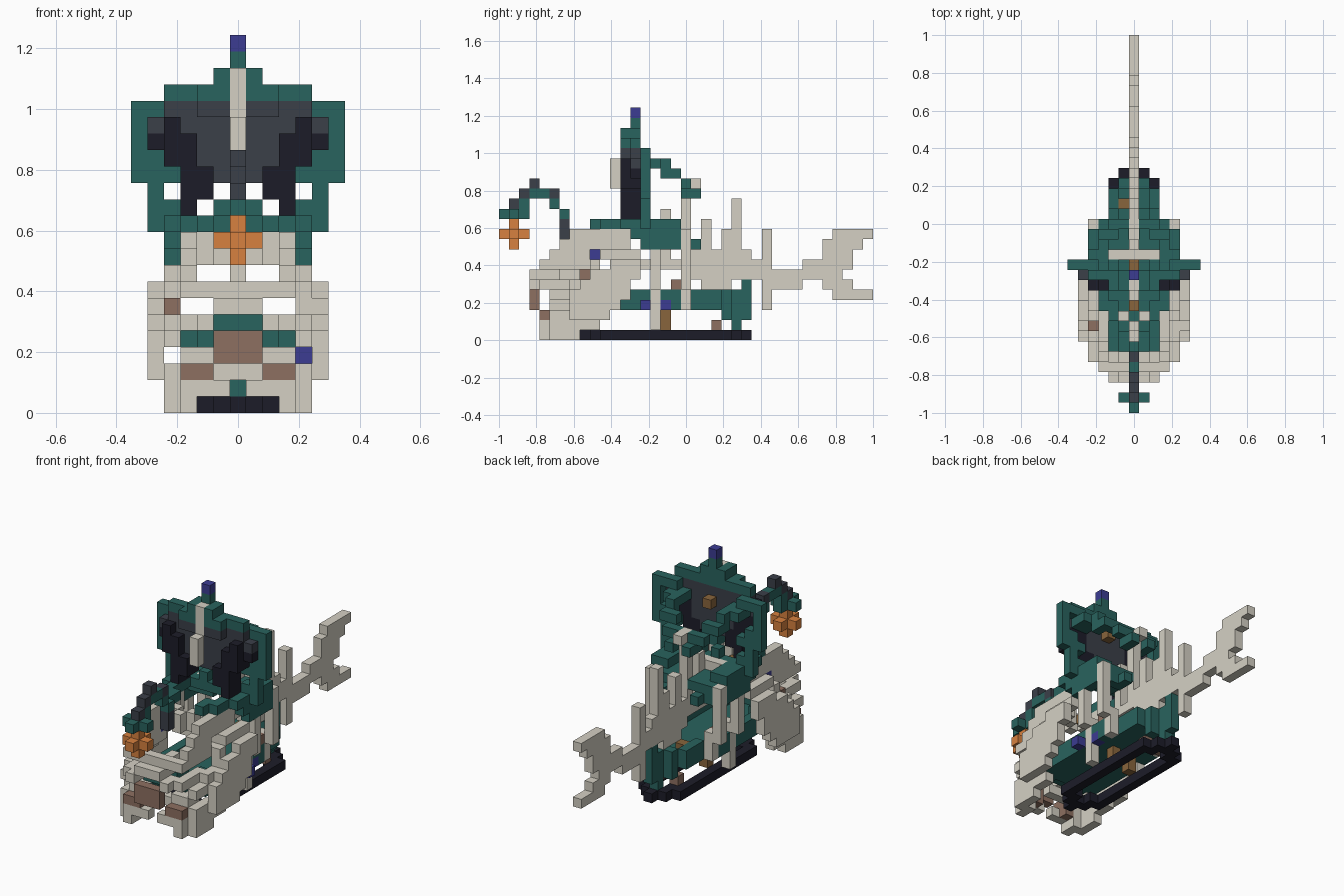
import bpy
import bmesh
from mathutils import Vector

cube = bpy.data.objects.get("Cube")
if cube:
    bpy.data.objects.remove(cube)

UNIT = 2 / 37
COLOURS = {
    "bone": (.66, .63, .55), "teal": (.022, .125, .112), "charcoal": (.043, .05, .066),
    "black": (.012, .012, .022), "orange": (.68, .22, .05), "brown": (.27, .16, .12),
    "blue": (.045, .045, .29), "tan": (.25, .13, .045),
}
materials = {}
for label, rgb in COLOURS.items():
    m = bpy.data.materials.new(label)
    m.use_nodes = True
    m.diffuse_color = (*rgb, 1)
    m.node_tree.nodes["Principled BSDF"].inputs["Base Color"].default_value = (*rgb, 1)
    materials[label] = m

cells = {}


def span(v):
    return range(v[0], v[1] + 1) if isinstance(v, tuple) else (v,)


def block(part, colour, x, y, z, mirror=True):
    """Fill a range of unit cubes, mirrored across the centre plane."""
    for i in span(x):
        for j in span(y):
            for k in span(z):
                cells[i, j, k] = (part, colour)
                if mirror:
                    cells[-i, j, k] = (part, colour)


def carve(x, y, z):
    """Remove a range of unit cubes on both sides."""
    for i in span(x):
        for j in span(y):
            for k in span(z):
                cells.pop((i, j, k), None)
                cells.pop((-i, j, k), None)


def side_pattern(part, colour, rows, top, start, place):
    """Fill marked cubes along y, one row per layer from the top down."""
    for r, row in enumerate(rows):
        for c, letter in enumerate(row):
            if letter == "#":
                block(part, colour, place(start + c, top - r), start + c, top - r)


def build(part):
    """Turn the cubes of one part into a mesh of outer faces."""
    mine = {c: v[1] for c, v in cells.items() if v[0] == part}
    names = list(dict.fromkeys(mine.values()))
    bm = bmesh.new()
    corners = {}

    def corner(p):
        key = tuple(p)
        if key not in corners:
            x, y, z = key
            corners[key] = bm.verts.new(((x - .5) * UNIT, y * UNIT - 1, z * UNIT))
        return corners[key]

    axes = [Vector(a) for a in ((1, 0, 0), (0, 1, 0), (0, 0, 1))]
    for c, colour in mine.items():
        for a in range(3):
            u, v = axes[(a + 1) % 3], axes[(a + 2) % 3]
            for sign in (1, -1):
                step = axes[a] * sign
                if tuple(int(n) for n in Vector(c) + step) in cells:
                    continue
                o = Vector(c) + (axes[a] if sign > 0 else Vector())
                loop = [o, o + u, o + u + v, o + v][::sign]
                face = bm.faces.new([corner(p) for p in loop])
                face.material_index = names.index(colour)
    mesh = bpy.data.meshes.new(part)
    bm.to_mesh(mesh)
    bm.free()
    for n in names:
        mesh.materials.append(materials[n])
    bpy.context.collection.objects.link(bpy.data.objects.new(part, mesh))


# Lower hull with bow, floor and stern post
for j in range(6, 22):
    w = 2 if j < 8 or j > 18 else 3
    block("lower_hull", "teal", w, j, (3, 4))
    if j > 7:
        block("lower_hull", "teal", (0, w), j, 3)
block("lower_hull", "teal", (0, 1), 22, (3, 4))
block("lower_hull", "teal", (0, 2), (6, 7), 4)
block("lower_hull", "teal", (0, 1), (6, 7), 5)
block("lower_hull", "teal", (2, 3), (8, 9), 4)
block("lower_hull", "teal", 0, 8, 1)
block("stern_post", "teal", (0, 1), 22, 2)
block("stern_post", "teal", 0, 23, (1, 4))
block("stern_post", "teal", 0, 24, (2, 5))


# Skull walls: the flanks step outward toward the back
def width(j, k):
    widest = {0: 4, 1: 4, 8: 4, 9: 3, 10: 3}.get(k, 5)
    w = min(widest, max(2, min(j - 1, 4)) if j < 7 else 5)
    return min(w, max(3, j - k + 2)) if k > 4 else w


def wall(j, k):
    inner = 0 if j == 3 else width(j - 1, k)
    return (inner, width(j, k))


side_pattern("skull", "bone", [
    "....######.",
    "...#######.",
    "..####.####",
    ".######.###",
    "#####.#####",
    "##########.",
    "..########.",
    "..#######..",
    "..######...",
    ".######....",
    ".####......",
], 10, 3, wall)
# Openings for the eyes, cheeks, nose and throat
carve((2, 3), (3, 13), 6)
carve((1, 2), (3, 13), 8)
carve(4, (3, 13), 3)
carve((2, 3), (3, 5), 4)
carve((0, 1), (3, 5), 5)
carve((0, 2), (3, 8), 0)
# Brow, snout ridge and crown
block("skull", "bone", (0, 3), 4, 7)
block("skull", "bone", (0, 1), (3, 5), 6)
block("skull", "bone", 0, (6, 7), 6)
for i in range(3):
    block("skull", "bone", i, 8 + i, (9, 10))
# Jaw and teeth
block("jaw", "bone", (1, 3), 4, 1)
block("jaw", "bone", (3, 4), 5, 0)
block("jaw", "bone", (2, 3), 5, 3)
block("jaw", "bone", 3, 6, 3)
block("jaw", "bone", (0, 1), 6, 2)
block("nose", "brown", (0, 1), 3, (3, 4))
block("gums", "brown", (2, 3), 4, 2)
block("gums", "brown", 2, 5, (1, 2))
block("cheek_patch", "brown", -4, 8, 6, False)
block("eye_gem", "blue", -3, 9, 8, False)

# Thin keel ring, pointed at both ends
block("keel", "black", 2, (10, 22), 0)
block("keel", "black", (1, 2), 10, 0)
block("keel", "black", (0, 1), 9, 0)
block("keel", "black", 0, 8, 0)
block("keel", "black", 1, (22, 23), 0)
block("keel", "black", 0, (23, 24), 0)

# Upper hull, widening from the bow, and deck
block("upper_hull", "teal", 2, (9, 10), 11)
block("upper_hull", "teal", 3, (10, 12), 11)
block("upper_hull", "teal", (3, 4), (12, 17), 11)
block("upper_hull", "teal", 4, (13, 17), 10)
block("upper_hull", "teal", 4, (14, 17), 9)
block("upper_hull", "teal", (1, 3), (15, 18), 10)
block("upper_hull", "teal", 3, 18, (9, 10))
block("upper_hull", "teal", 2, (18, 19), 9)
block("deck_plank", "bone", (0, 2), 15, 11)

# Ribs bowing outward on both flanks
block("ribs", "bone", 3, 15, (1, 5))
block("ribs", "bone", 4, 15, (5, 8))
block("ribs", "bone", 3, 18, (3, 5))
block("ribs", "bone", 4, 18, (5, 10))

# Spine, spikes and tail fin
block("spine", "bone", 0, (13, 25), 7)
block("spine", "bone", 0, (19, 24), 8)
block("spine", "bone", 0, (19, 23), 6)
block("spine", "bone", 0, (20, 22), 5)
block("spine", "bone", 0, 16, (8, 12))
block("spine", "bone", 0, 18, (8, 15))
block("spine", "bone", 0, 19, 15)
block("spine", "bone", 0, 20, (6, 11))
block("spine", "bone", 0, 22, (8, 10))
block("spine", "bone", 0, 23, (8, 13))
side_pattern("tail", "bone", [
    "..#......####",
    "..#.....####.",
    "..#.....###..",
    "###...#####..",
    "##########...",
    "..####..###..",
    "..#......####",
    "..#..........",
], 10, 24, lambda j, k: 0)

# Sail: frame behind, dark panel in two depths
half_rows = ["ccccctt", "cccckct", "ccckkkt", "ccckktt", "cckkttt", "..kk.t.", ".t.ktt."]
for r, row in enumerate(half_rows):
    for i, letter in enumerate(row):
        k = 18 - r
        if letter == "t":
            block("sail_frame", "teal", i, 14, k)
        elif letter == "c":
            block("sail_panel", "charcoal", i, 13, k)
        elif letter == "k":
            block("sail_panel", "black", i, 13 if i > 4 else (12, 13), k)
block("sail_panel", "charcoal", (1, 2), 12, 18)
block("sail_frame", "teal", (0, 4), 13, 19)
block("sail_frame", "teal", (0, 2), 12, 19)
block("sail_frame", "teal", (0, 1), (12, 13), 20)
block("sail_frame", "teal", 4, 14, 18)
block("sail_frame", "teal", (0, 5), 14, 11)
block("sail_frame", "teal", 4, 14, (9, 10))
block("mast", "teal", 0, 13, (19, 21))
block("mast", "blue", 0, 13, 22)
block("mast", "bone", 0, 12, (18, 20))
block("mast", "bone", 0, 11, (15, 17))
block("mast_knot", "tan", 0, 14, 17)

# Stays stepping down and in from the sail to the stern spike
block("stays", "teal", (3, 4), (14, 15), 17)
block("stays", "teal", 3, 16, (16, 17))
block("stays", "teal", (2, 3), 17, 16)
block("stays", "teal", (1, 2), 18, 15)
block("stays", "teal", 1, (18, 19), 14)

# Lantern on its curved stalk
for j, k, colour in ((6, 10, "charcoal"), (6, 11, "charcoal"), (6, 12, "teal"), (5, 13, "teal"),
                     (5, 14, "charcoal"), (4, 14, "teal"), (3, 15, "charcoal"), (3, 14, "teal"),
                     (2, 14, "charcoal"), (2, 13, "teal"), (1, 13, "charcoal")):
    block("lantern_stalk", colour, 0, j, k)
for part, colour, k in (("lantern_cap", "teal", 12), ("lantern", "orange", 10)):
    block(part, colour, 0, (0, 2), k)
    block(part, colour, 1, 1, k)
block("lantern", "orange", 0, 1, (9, 11))

# Loose cargo and gems
block("gems", "blue", 4, 14, 3, False)
block("gems", "blue", 3, 16, 3, False)
block("cargo", "tan", 1, 16, (1, 2))
block("cargo", "tan", -1, 20, 4, False)
block("cargo", "tan", 0, 10, 9)
block("cargo", "brown", 3, 17, 5)
block("cargo", "brown", 1, 21, 1)

for part in list(dict.fromkeys(v[0] for v in cells.values())):
    build(part)
